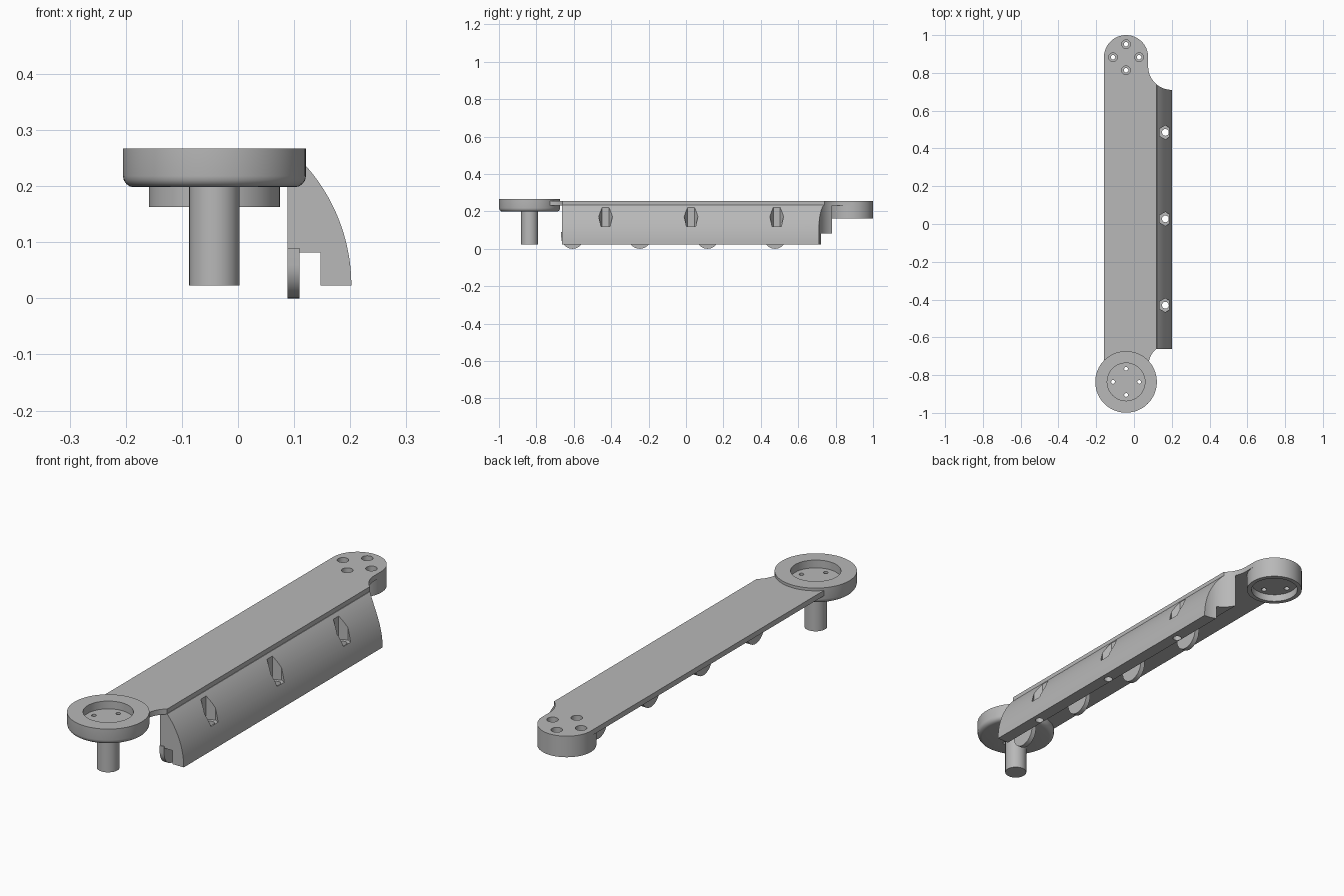
import bpy, bmesh
from math import pi, sin, cos, radians

if "Cube" in bpy.data.objects:
    bpy.data.objects.remove(bpy.data.objects["Cube"])

grey = bpy.data.materials.new("plain_grey")
grey.use_nodes = True
grey.diffuse_color = (0.48, 0.48, 0.48, 1)
grey.node_tree.nodes["Principled BSDF"].inputs["Base Color"].default_value = (0.48, 0.48, 0.48, 1)

BOSS = (-0.042, 0.883)
HUB = (-0.042, -0.836)


def prism(name, outline, low, high, along="z"):
    """Extrude a 2D outline along z (x, y), y (x, z) or x (y, z)."""
    place = {"z": lambda a, b, t: (a, b, t),
             "y": lambda a, b, t: (a, t, b),
             "x": lambda a, b, t: (t, a, b)}[along]
    bm = bmesh.new()
    face = bm.faces.new([bm.verts.new(place(a, b, low)) for a, b in outline])
    top = bmesh.ops.extrude_face_region(bm, geom=[face])["geom"]
    for v in top:
        if isinstance(v, bmesh.types.BMVert):
            v.co["xyz".index(along)] = high
    bmesh.ops.recalc_face_normals(bm, faces=bm.faces)
    mesh = bpy.data.meshes.new(name)
    bm.to_mesh(mesh)
    bm.free()
    mesh.materials.append(grey)
    ob = bpy.data.objects.new(name, mesh)
    bpy.context.collection.objects.link(ob)
    return ob


def arc(center, r, start, end, n=24):
    return [(center[0] + r * cos(radians(start + (end - start) * i / n)),
             center[1] + r * sin(radians(start + (end - start) * i / n))) for i in range(n + 1)]


def cylinder(name, center, r, low, high, n=48):
    return prism(name, arc(center, r, 0, 360, n)[:-1], low, high)


def combine(ob, other, operation="DIFFERENCE"):
    """Apply a boolean and discard the helper."""
    mod = ob.modifiers.new("bool", "BOOLEAN")
    mod.operation, mod.object, mod.solver = operation, other, "EXACT"
    bpy.context.view_layer.objects.active = ob
    bpy.ops.object.modifier_apply(modifier=mod.name)
    bpy.data.objects.remove(other)


def around(center, r):
    return [(center[0] + r * cos(k * pi / 2), center[1] + r * sin(k * pi / 2)) for k in range(4)]


# Long flat plate with rounded back end and scooped side corners
outline = [(-0.16, -0.75), (0.075, -0.75)]
outline += arc((0.185, -0.745), 0.107, 172, 128, 10)
outline += [(0.12, -0.66)]
outline += arc((0.2, 0.835), 0.125, 230, 180, 16)
outline += arc(BOSS, 0.117, 0, 180, 40)
plate = prism("arm_plate", outline, 0.232, 0.255)
combine(plate, cylinder("boss", BOSS, 0.117, 0.163, 0.255, 80), "UNION")
combine(plate, cylinder("hub_clearance", HUB, 0.135, 0.1, 0.3))
combine(plate, cylinder("boss_recess", BOSS, 0.098, 0.1, 0.195))
for p in around(BOSS, 0.069):
    combine(plate, cylinder("head_hole", p, 0.023, 0.222, 0.3, 24))
    combine(plate, cylinder("screw_hole", p, 0.012, 0.15, 0.3, 20))

# Round hub with rounded lower rim, dished top and screw holes
hub = cylinder("hub_disc", HUB, 0.163, 0.198, 0.267, 80)
bm = bmesh.new()
bm.from_mesh(hub.data)
rim = [e for e in bm.edges if all(v.co.z < 0.2 for v in e.verts)]
bmesh.ops.bevel(bm, geom=rim, offset=0.02, segments=4, profile=0.5, affect="EDGES")
bm.to_mesh(hub.data)
bm.free()
combine(hub, cylinder("hub_recess", HUB, 0.1, 0.233, 0.3))
for p in around(HUB, 0.069):
    combine(hub, cylinder("screw_hole", p, 0.01, 0.15, 0.3, 20))
post = cylinder("hub_post", HUB, 0.045, 0.023, 0.21)

# Curved side skirt, open slot underneath
section = [(0.088, 0.235), (0.088, 0.082), (0.147, 0.082), (0.147, 0.023)]
section += arc((-0.119, 0.023), 0.321, 0, 41.3, 20)
skirt = prism("side_skirt", section, -0.663, 0.8, "y")
combine(skirt, cylinder("end_scoop", (0.2, 0.835), 0.125, -0.1, 0.4, 80))
for y in (-0.43, 0.027, 0.485):
    combine(skirt, prism("nut_pocket", arc((0.166, y), 0.037, 30, 390, 6)[:-1], 0.118, 0.4))
    combine(skirt, cylinder("bolt_hole", (0.166, y), 0.018, -0.1, 0.3, 24))

# Rounded tabs hanging along the inner side of the slot
tabs = []
for i, y in enumerate((-0.607, -0.247, 0.115, 0.476)):
    tab = arc((y, 0.06), 0.06, 180, 360) + [(y + 0.06, 0.09), (y - 0.06, 0.09)]
    tabs.append(prism(f"tab_{i + 1}", tab, 0.0885, 0.11, "x"))

# Smooth round surfaces, keep hard edges
bpy.ops.object.select_all(action="DESELECT")
for ob in [plate, hub, post, skirt] + tabs:
    ob.select_set(True)
bpy.context.view_layer.objects.active = plate
bpy.ops.object.shade_smooth_by_angle(angle=radians(30))
